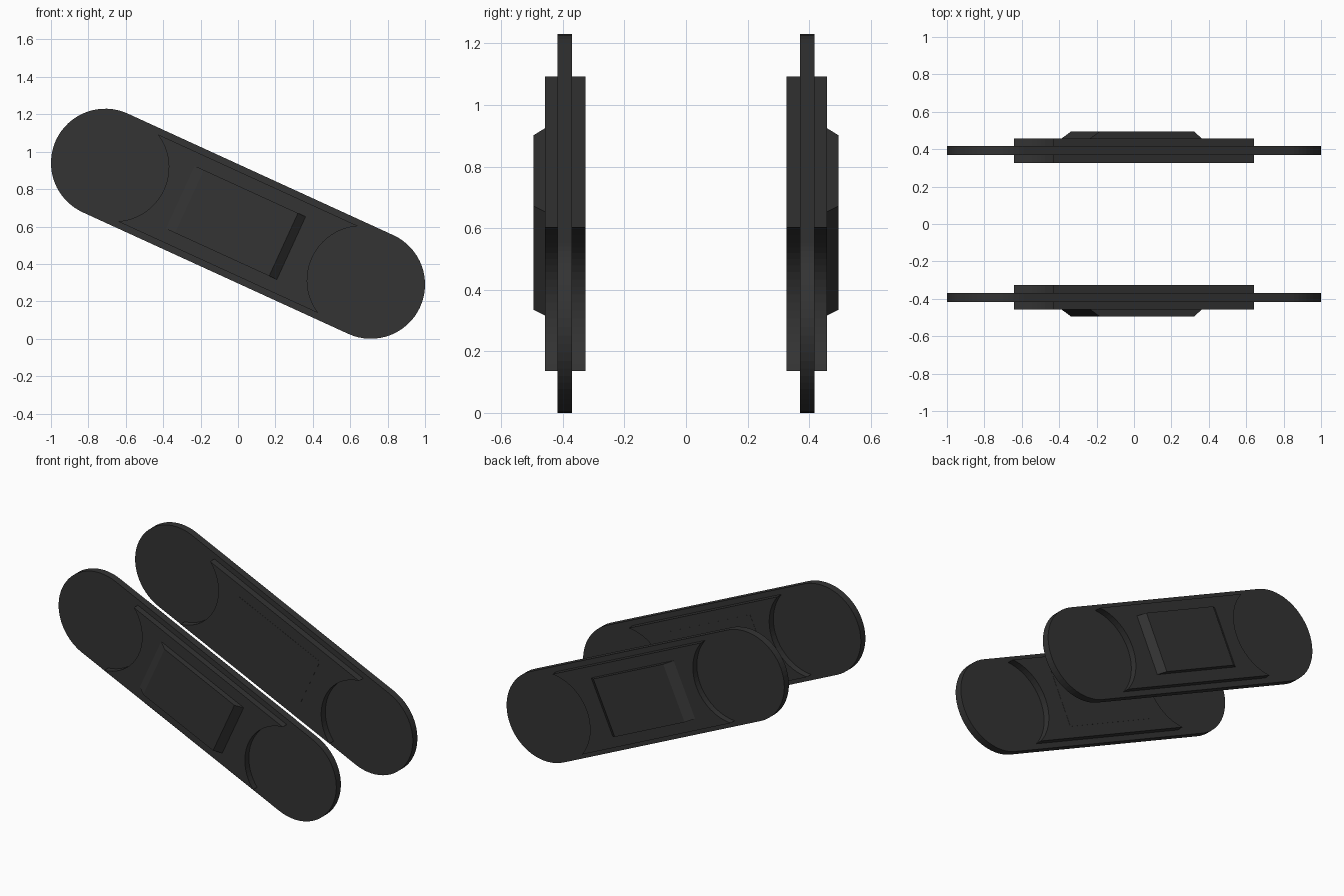
import bpy, bmesh, math
from mathutils import Vector

if "Cube" in bpy.data.objects:
    bpy.data.objects.remove(bpy.data.objects["Cube"])

END_X, END_DZ, MID_Z, R = 0.71, 0.325, 0.615, 0.29
HALF = math.hypot(END_X, END_DZ)       # half distance between end centres
TILT = math.atan2(END_DZ, END_X)       # slope of the links

dark = bpy.data.materials.new("dark_metal")
dark.diffuse_color = (0.033, 0.033, 0.033, 1)
dark.use_nodes = True
dark.node_tree.nodes["Principled BSDF"].inputs["Base Color"].default_value = dark.diffuse_color


def arc(cu, r, a0, a1, n):
    """Points of an arc on the link axis, angles in radians."""
    return [(cu + r * math.cos(a0 + (a1 - a0) * i / n),
             r * math.sin(a0 + (a1 - a0) * i / n)) for i in range(n + 1)]


def prism(name, points, offset):
    """Extrude a 3D outline, tilt it, and mirror it to the other side."""
    bm = bmesh.new()
    face = bm.faces.new([bm.verts.new(p) for p in points])
    new = bmesh.ops.extrude_face_region(bm, geom=[face])["geom"]
    bmesh.ops.translate(bm, vec=Vector(offset),
                        verts=[g for g in new if isinstance(g, bmesh.types.BMVert)])
    bmesh.ops.recalc_face_normals(bm, faces=bm.faces)
    mesh = bpy.data.meshes.new(name)
    bm.to_mesh(mesh)
    bm.free()
    mesh.materials.append(dark)
    ob = bpy.data.objects.new(name, mesh)
    bpy.context.collection.objects.link(ob)
    ob.location.z = MID_Z
    ob.rotation_euler.y = TILT
    mod = ob.modifiers.new("other_side", "MIRROR")
    mod.use_axis = (False, True, False)
    return ob


def slab(name, outline, y0, y1):
    return prism(name, [(u, y0, v) for u, v in outline], (0, y1 - y0, 0))


# Thin round-ended plate
q = math.pi / 2
slab("link_plate", arc(HALF, R, -q, q, 32) + arc(-HALF, R, q, 3 * q, 32), -0.417, -0.37)

# Thicker middle body with concave ends
c = HALF - 0.055
a = math.asin(0.256 / R)
slab("middle_body",
     arc(-c, R, -a, a, 24) + arc(c, R, math.pi - a, math.pi + a, 24), -0.458, -0.327)

# Panel through the body, chamfered at both ends of its outer side
profile = [(-0.34, -0.326), (0.313, -0.326), (0.313, -0.458),
           (0.268, -0.495), (-0.285, -0.495), (-0.34, -0.458)]
prism("raised_panel", [(u, y, -0.185) for u, y in profile], (0, 0, 0.37))
